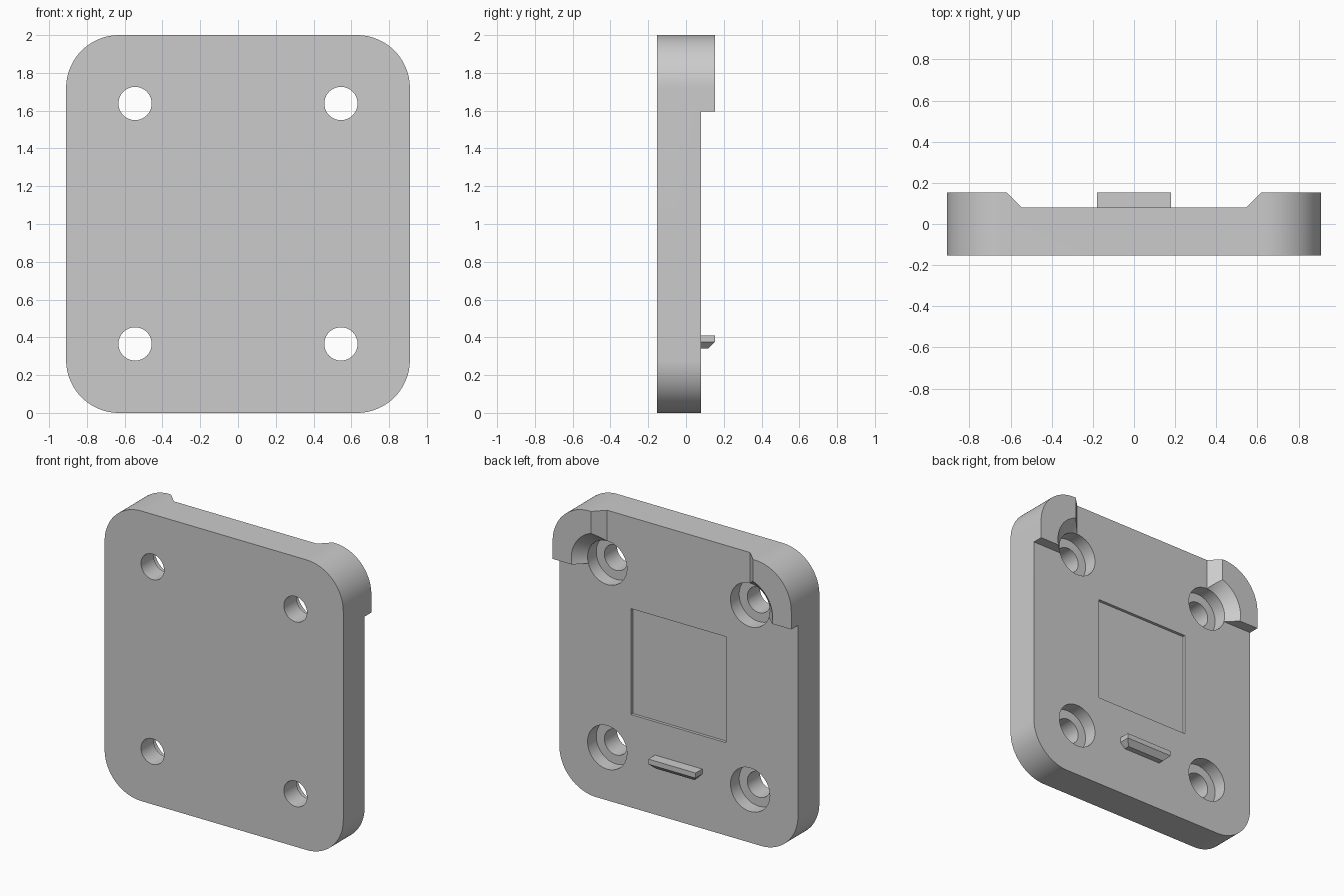
import bpy, bmesh
from math import sin, cos, pi, radians
from mathutils import Vector

if "Cube" in bpy.data.objects:
    bpy.data.objects.remove(bpy.data.objects["Cube"])

W, H, R = 0.91, 2.0, 0.28                 # half width, height, corner radius
FRONT, FACE, BACK = -0.153, 0.08, 0.153   # depth levels
HOLE_X, HOLE_Z = 0.545, (0.365, 1.638)

grey = bpy.data.materials.new("mid_grey")
grey.use_nodes = True
grey.diffuse_color = (0.6, 0.6, 0.6, 1)
grey.node_tree.nodes["Principled BSDF"].inputs["Base Color"].default_value = (0.6, 0.6, 0.6, 1)


def to_object(name, bm):
    bmesh.ops.recalc_face_normals(bm, faces=bm.faces)
    mesh = bpy.data.meshes.new(name)
    bm.to_mesh(mesh)
    bm.free()
    mesh.materials.append(grey)
    obj = bpy.data.objects.new(name, mesh)
    bpy.context.collection.objects.link(obj)
    return obj


def prism(name, outline, offset):
    """Extrude a closed outline of 3D points."""
    bm = bmesh.new()
    face = bm.faces.new([bm.verts.new(p) for p in outline])
    grown = bmesh.ops.extrude_face_region(bm, geom=[face])["geom"]
    verts = [g for g in grown if isinstance(g, bmesh.types.BMVert)]
    bmesh.ops.translate(bm, verts=verts, vec=Vector(offset))
    if not face.is_valid or len(bm.faces) < len(outline) + 2:
        bm.faces.new([v for v in bm.verts if v not in verts])
    return to_object(name, bm)


def box(name, x, y, z):
    outline = [(sx * x, y[0], zz) for sx, zz in ((-1, z[0]), (1, z[0]), (1, z[1]), (-1, z[1]))]
    return prism(name, outline, (0, y[1] - y[0], 0))


def lathe_y(name, profile, x, z, n=64):
    """Solid of revolution around a line parallel to y, from (radius, y) pairs."""
    bm = bmesh.new()
    rings = [[bm.verts.new((x + r * cos(2 * pi * i / n), y, z + r * sin(2 * pi * i / n)))
              for i in range(n)] for r, y in profile]
    for a, b in zip(rings, rings[1:]):
        for i in range(n):
            j = (i + 1) % n
            bm.faces.new((a[i], a[j], b[j], b[i]))
    bm.faces.new(rings[0])
    bm.faces.new(rings[-1])
    return to_object(name, bm)


def cut(target, cutter):
    mod = target.modifiers.new("cut", "BOOLEAN")
    mod.operation, mod.solver, mod.object = "DIFFERENCE", "EXACT", cutter
    graph = bpy.context.evaluated_depsgraph_get()
    result = bpy.data.meshes.new_from_object(target.evaluated_get(graph))
    target.modifiers.clear()
    target.data = result
    bpy.data.objects.remove(cutter)


# Rounded plate at full depth
outline = []
for cx, cz, start in ((W - R, H - R, 0), (R - W, H - R, 90), (R - W, R, 180), (W - R, R, 270)):
    for k in range(25):
        a = radians(start + k * 90 / 24)
        outline.append((cx + R * cos(a), FRONT, cz + R * sin(a)))
plate = prism("plate", outline, (0, BACK - FRONT, 0))

# Lower the back face, leaving two raised upper corners with sloped sides
cut(plate, box("lower_cutter", 1.2, (FACE, 0.3), (-0.2, 1.595)))
slope = [(-HOLE_X, FACE, 1.5), (HOLE_X, FACE, 1.5),
         (HOLE_X + 0.1, FACE + 0.1, 1.5), (-HOLE_X - 0.1, FACE + 0.1, 1.5)]
cut(plate, prism("slope_cutter", slope, (0, 0, 0.7)))

# Stepped screw holes, flaring through the raised corners
steps = [(0.088, -0.3), (0.088, -0.015), (0.15, -0.015), (0.15, FACE), (0.25, FACE + 0.1)]
for x in (-HOLE_X, HOLE_X):
    for z in HOLE_Z:
        cut(plate, lathe_y("hole_cutter", steps, x, z))

# Shallow square recess
cut(plate, box("recess_cutter", 0.363, (FACE - 0.02, 0.2), (0.64, 1.37)))

# Chamfered locating tab
bm = bmesh.new()
for s in (-1, 1):
    for y in (FACE - 0.01, 0.118):
        bm.verts.new((s * 0.145, y, 0.34))
    for y in (FACE - 0.01, BACK):
        for z in (0.375, 0.41):
            bm.verts.new((s * 0.18, y, z))
bmesh.ops.convex_hull(bm, input=bm.verts)
bmesh.ops.dissolve_limit(bm, angle_limit=0.02, verts=bm.verts, edges=bm.edges)
tab = to_object("locating_tab", bm)

# Smooth the round walls, keep the edges sharp
bpy.ops.object.select_all(action="DESELECT")
plate.select_set(True)
bpy.context.view_layer.objects.active = plate
bpy.ops.object.shade_smooth_by_angle(angle=radians(30))
